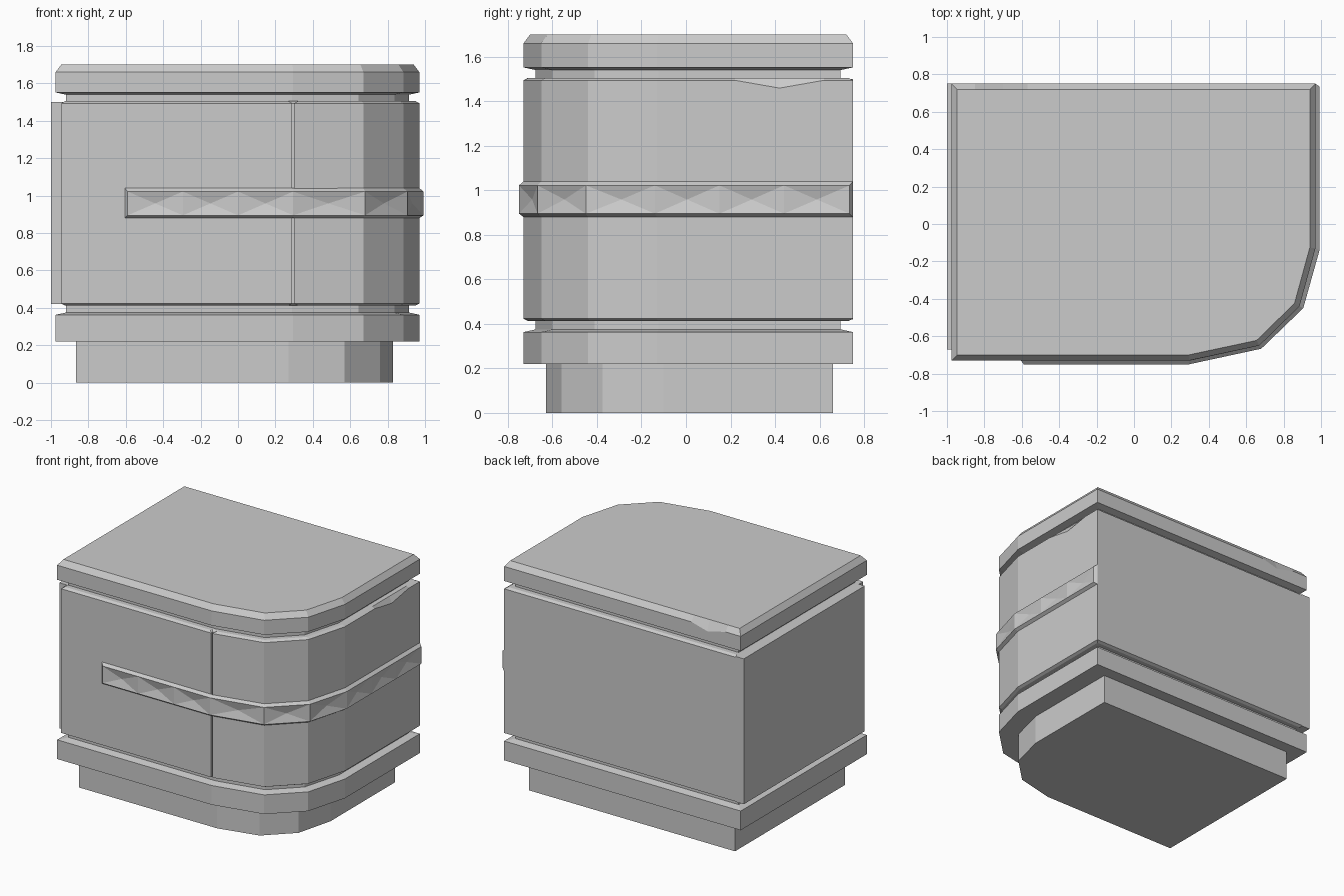
import bpy, bmesh
from mathutils import Vector

cube = bpy.data.objects.get("Cube")
if cube:
    bpy.data.objects.remove(cube, do_unlink=True)

GREY = (0.6, 0.6, 0.6, 1)
grey = bpy.data.materials.new("plain grey")
grey.use_nodes = True
grey.diffuse_color = GREY
grey.node_tree.nodes["Principled BSDF"].inputs["Base Color"].default_value = GREY


def inset(points, d):
    """Move every side of a counter-clockwise outline inward by d."""
    pts = [Vector(p) for p in points]
    out = []
    for i, p in enumerate(pts):
        a = (p - pts[i - 1]).normalized()
        b = (pts[(i + 1) % len(pts)] - p).normalized()
        na, nb = Vector((-a.y, a.x)), Vector((-b.y, b.x))
        out.append(p + (na + nb) * d / (1 + na.dot(nb)))
    return out


def finish(name, bm):
    bmesh.ops.recalc_face_normals(bm, faces=bm.faces)
    mesh = bpy.data.meshes.new(name)
    bm.to_mesh(mesh)
    bm.free()
    mesh.materials.append(grey)
    obj = bpy.data.objects.new(name, mesh)
    bpy.context.collection.objects.link(obj)


def stack(name, outline, levels, chip=None):
    """Loft an outline through (height, inset) levels; chip = (level, point, drop)."""
    bm = bmesh.new()
    rings = [[bm.verts.new((p.x, p.y, z)) for p in inset(outline, d)] for z, d in levels]
    if chip:
        level, point, drop = chip
        rings[level][outline.index(point)].co.z -= drop
    n = len(outline)
    for low, high in zip(rings, rings[1:]):
        for i in range(n):
            j = (i + 1) % n
            bm.faces.new((low[i], low[j], high[j], high[i]))
    bm.faces.new(rings[0])
    bm.faces.new(rings[-1])
    bmesh.ops.triangulate(bm, faces=[f for f in bm.faces if len(f.verts) == 4 and
                          abs((f.verts[3].co - f.verts[0].co).dot(f.normal)) > 1e-4])
    finish(name, bm)


# Shared footprint with one rounded front corner
curve = [(0.67, -0.65), (0.885, -0.44), (0.97, -0.13)]
footprint = [(-0.975, -0.73), (0.295, -0.73)] + curve + [(0.97, 0.75), (-0.975, 0.75)]

# Plinth, lower slab and recessed core
plinth = [(-0.865, -0.63), (0.27, -0.63), (0.57, -0.56), (0.76, -0.375),
          (0.83, -0.1), (0.83, 0.66), (-0.865, 0.66)]
stack("plinth", plinth, [(0, 0), (0.24, 0)])
stack("lower_slab", footprint, [(0.22, 0), (0.363, 0), (0.375, 0.055)])
stack("recessed_core", footprint, [(0.3, 0.055), (1.6, 0.055)])

# Main body with a narrow front seam and a chipped upper edge
body = [(-0.945, -0.73), (0.29, -0.73), (0.29, -0.71), (0.3, -0.71), (0.3, -0.73)] + curve
body += [(0.97, 0.22), (0.97, 0.42), (0.97, 0.62), (0.97, 0.75), (-0.945, 0.75)]
stack("main_body", body, [(0.413, 0.02), (0.423, 0), (1.494, 0), (1.505, 0.02)],
      chip=(2, (0.97, 0.42), 0.035))
side = [(-1, -0.67), (-0.93, -0.67), (-0.93, 0.75), (-1, 0.75)]
stack("side_panel", side, [(0.42, 0), (1.5, 0)])

# Bevelled top slab with a chipped rear edge
top = footprint + [(-0.975, 0.75)]
top = footprint[:-1] + [(-0.57, 0.75), (-0.7, 0.75), (-0.85, 0.75), (-0.975, 0.75)]
stack("top_slab", top, [(1.54, 0.055), (1.552, 0), (1.66, 0), (1.7, 0.03)],
      chip=(2, (-0.7, 0.75), 0.035))

# Trim band: a bevelled rim around a row of sunken four-sided pyramids
rim = [(-0.59, -0.75), (-0.295, -0.75), (0, -0.75), (0.295, -0.75), (0.68, -0.667),
       (0.905, -0.45), (0.992, -0.14), (0.992, 0.15), (0.992, 0.44), (0.992, 0.735)]
wall = [(-0.605, -0.73), (-0.295, -0.73), (0, -0.73), (0.295, -0.73)] + curve
wall += [(0.97, 0.15), (0.97, 0.44), (0.97, 0.75)]
bm = bmesh.new()
rows = [[bm.verts.new((x, y, z)) for x, y in path]
        for path, z in ((wall, 0.88), (rim, 0.895), (rim, 1.022), (wall, 1.04))]
for i in range(len(rim) - 1):
    for low, high in ((rows[0], rows[1]), (rows[2], rows[3])):
        bm.faces.new((low[i], low[i + 1], high[i + 1], high[i]))
    cell = [rows[1][i], rows[1][i + 1], rows[2][i + 1], rows[2][i]]
    along = cell[1].co - cell[0].co
    inward = Vector((-along.y, along.x, 0)).normalized()
    tip = bm.verts.new(sum((v.co for v in cell), Vector()) / 4 + inward * 0.018)
    for k in range(4):
        bm.faces.new((cell[k], cell[(k + 1) % 4], tip))
for end in (0, -1):
    bm.faces.new([row[end] for row in rows])
bm.faces.new([v for v in rows[0]] + [v for v in reversed(rows[3])])
finish("trim_band", bm)
